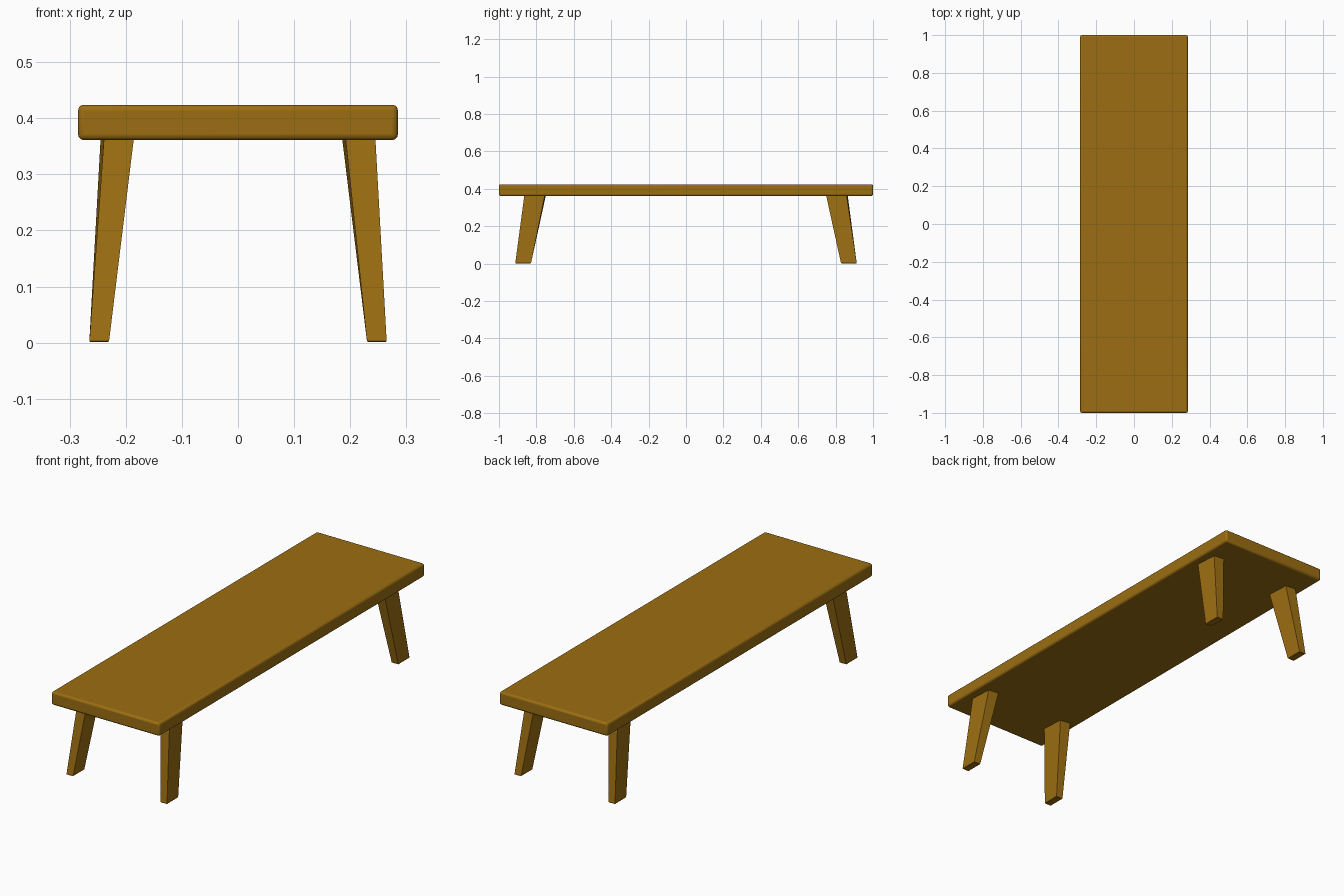
import bpy, bmesh

if "Cube" in bpy.data.objects:
    bpy.data.objects.remove(bpy.data.objects["Cube"])

wood = bpy.data.materials.new("wood")
wood.diffuse_color = (0.33, 0.155, 0.006, 1)
wood.use_nodes = True
wood.node_tree.nodes["Principled BSDF"].inputs["Base Color"].default_value = wood.diffuse_color


def add_object(name, bm):
    bmesh.ops.recalc_face_normals(bm, faces=bm.faces)
    mesh = bpy.data.meshes.new(name)
    bm.to_mesh(mesh)
    bm.free()
    mesh.materials.append(wood)
    obj = bpy.data.objects.new(name, mesh)
    bpy.context.collection.objects.link(obj)
    return obj


# Plank top with softened edges
Z0, Z1 = 0.361, 0.424
bm = bmesh.new()
bmesh.ops.create_cube(bm, size=1)
for v in bm.verts:
    v.co.x *= 0.57
    v.co.y *= 2.0
    v.co.z = Z1 if v.co.z > 0 else Z0
top = add_object("table_top", bm)
bev = top.modifiers.new("rounded_edges", "BEVEL")
bev.width = 0.01
bev.segments = 3
bpy.context.view_layer.objects.active = top
top.select_set(True)
bpy.ops.object.shade_smooth_by_angle()


# Tapered, splayed leg; its upper cross-section is slightly skewed
def leg(name, sx, sy):
    def ring(bm, z, cx, cy, hx, hy, skew):
        return [bm.verts.new((sx * cx + i * hx - j * skew,
                              sy * cy + j * hy - i * skew, z))
                for i, j in ((-1, -1), (1, -1), (1, 1), (-1, 1))]
    bm = bmesh.new()
    low = ring(bm, 0.001, 0.2475, 0.871, 0.0175, 0.042, 0)
    high = ring(bm, Z0, 0.2155, 0.8075, 0.0265, 0.0545, 0.003)
    foot = bm.faces.new(low)
    bm.faces.new(high)
    for k in range(4):
        n = (k + 1) % 4
        bm.faces.new((low[k], low[n], high[n], high[k]))
    bmesh.ops.bevel(bm, geom=list(foot.edges), offset=0.002, segments=1,
                    affect='EDGES')
    add_object(name, bm)


for side, sx in (("left", -1), ("right", 1)):
    for end, sy in (("front", -1), ("back", 1)):
        leg(f"{end}_{side}_leg", sx, sy)
